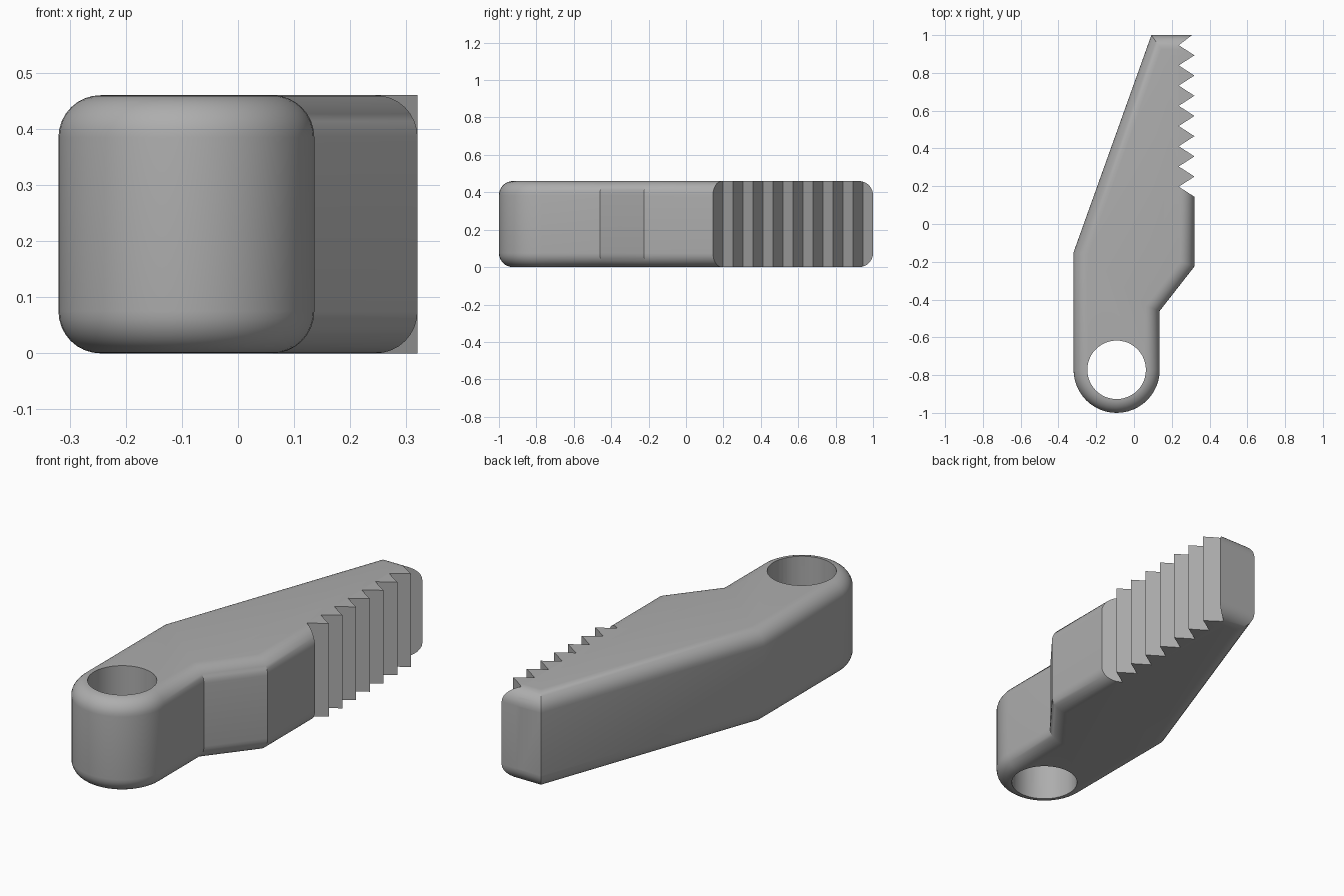
import bpy, bmesh
from math import pi, cos, sin

if "Cube" in bpy.data.objects:
    bpy.data.objects.remove(bpy.data.objects["Cube"])

HEIGHT, ROUND = 0.46, 0.075
TIP, ROOT, PITCH, FIRST = 0.32, 0.237, 0.107, 0.144
EYE = (-0.092, -0.772)

grey = bpy.data.materials.new("plain_grey")
grey.use_nodes = True
grey.diffuse_color = (0.42, 0.42, 0.42, 1)
grey.node_tree.nodes["Principled BSDF"].inputs["Base Color"].default_value = grey.diffuse_color


def prism(name, outline, z0=0.0, z1=HEIGHT, rounded=None):
    """Extrude an outline; round the cap edges for which rounded(edge) holds."""
    bm = bmesh.new()
    base = bm.faces.new([bm.verts.new((x, y, z0)) for x, y in outline])
    top = bmesh.ops.extrude_face_region(bm, geom=[base])["geom"]
    bmesh.ops.translate(bm, vec=(0, 0, z1 - z0),
                        verts=[v for v in top if isinstance(v, bmesh.types.BMVert)])
    bmesh.ops.recalc_face_normals(bm, faces=bm.faces)
    if rounded:
        rims = [e for e in bm.edges
                if abs(e.verts[0].co.z - e.verts[1].co.z) < 1e-5 and rounded(e)]
        bmesh.ops.bevel(bm, geom=rims, offset=ROUND, segments=8, profile=0.5,
                        affect='EDGES', clamp_overlap=False)
    mesh = bpy.data.meshes.new(name)
    bm.to_mesh(mesh)
    bm.free()
    mesh.materials.append(grey)
    obj = bpy.data.objects.new(name, mesh)
    bpy.context.collection.objects.link(obj)
    return obj


def combine(obj, other, operation):
    """Apply a boolean and discard the second object."""
    mod = obj.modifiers.new("boolean", 'BOOLEAN')
    mod.operation, mod.object, mod.solver = operation, other, 'EXACT'
    bpy.context.view_layer.objects.active = obj
    bpy.ops.object.modifier_apply(modifier=mod.name)
    bpy.data.objects.remove(other)


def arc(radius, start, end, steps):
    return [(EYE[0] + radius * cos(start + (end - start) * i / steps),
             EYE[1] + radius * sin(start + (end - start) * i / steps))
            for i in range(steps + 1)]


# Body: rounded eye end, stepped right side and tapering left side
body = prism("toothed_lever",
             arc(0.228, -pi, 0, 24) +
             [(0.136, -0.46), (TIP, -0.225), (TIP, 1), (0.092, 1), (-0.32, -0.15)],
             rounded=lambda e: True)

# Clear the space for the teeth, starting on the first tooth's slope
slope = (PITCH / 2) / (TIP - ROOT)
edge_y = lambda x: FIRST + slope * (TIP - x)
combine(body, prism("tooth_space", [(0.4, edge_y(0.4)), (0.4, 1.1), (0.23, 1.1),
                                    (0.23, edge_y(0.23))], -0.1, 0.6), 'DIFFERENCE')

# Teeth: square-edged saw, rounded only at the far end
saw = []
for k in range(8):
    y = FIRST + PITCH * k
    saw += [(ROOT, y + PITCH / 2), (TIP, y + PITCH)]
saw[-1] = (TIP, 1.01)
saw += [(0.2, 1.01), (0.2, saw[0][1])]
teeth = prism("teeth", [(0.2, 0.1), (TIP, 0.1), (TIP, 1), (0.2, 1)],
              rounded=lambda e: all(v.co.y > 0.99 for v in e.verts))
combine(teeth, prism("saw_cutter", saw, -0.1, 0.6), 'INTERSECT')
combine(body, teeth, 'UNION')

# Pivot hole
combine(body, prism("hole_cutter", arc(0.155, 0, 2 * pi * 47 / 48, 47), -0.1, 0.6),
        'DIFFERENCE')

bpy.ops.object.select_all(action='DESELECT')
body.select_set(True)
bpy.context.view_layer.objects.active = body
bpy.ops.object.shade_smooth_by_angle(angle=pi / 6)
